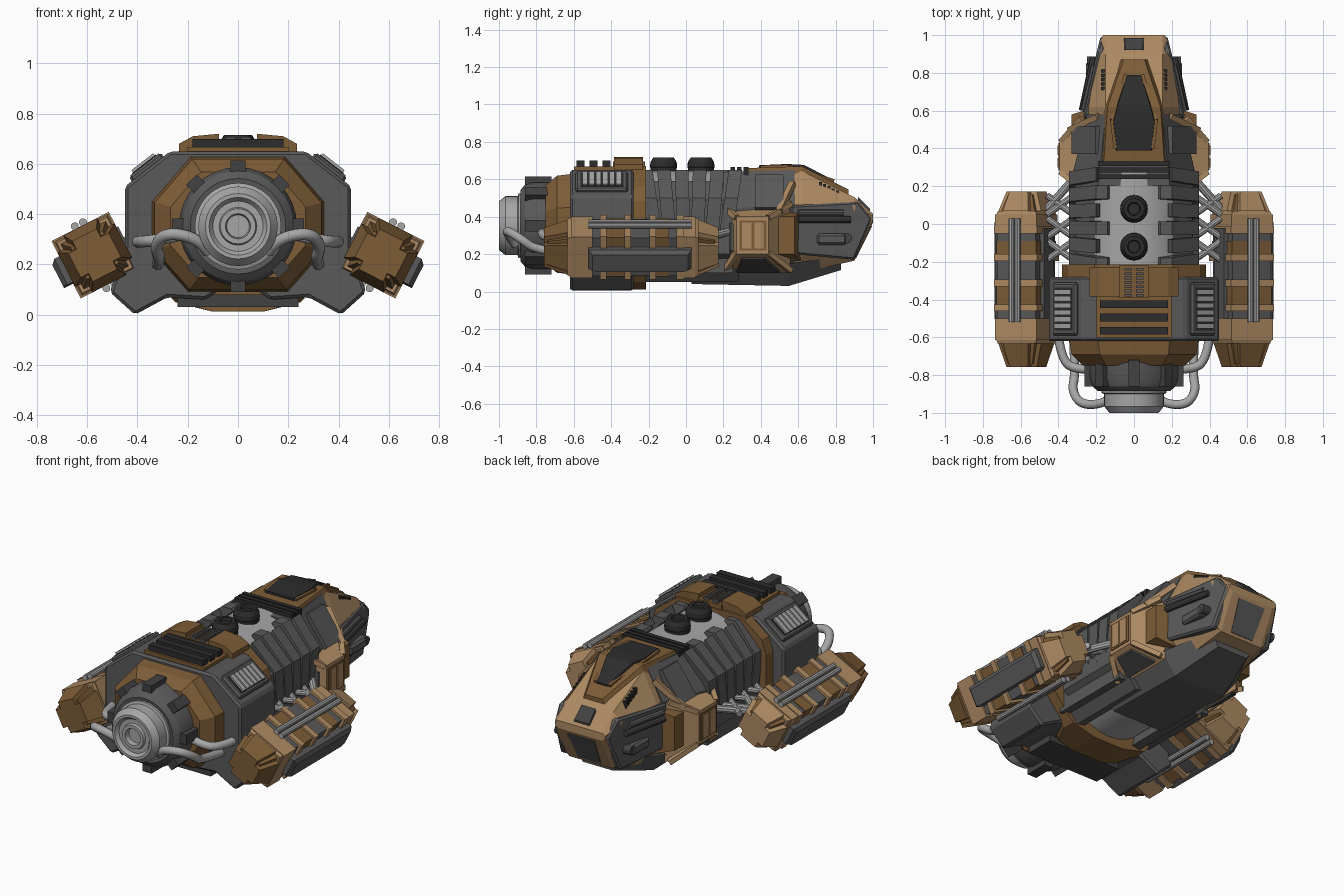
import bpy, bmesh, math
from mathutils import Matrix, Vector

if "Cube" in bpy.data.objects:
    bpy.data.objects.remove(bpy.data.objects["Cube"])

def mat(name, r, g, b):
    m = bpy.data.materials.new(name)
    m.diffuse_color = (r, g, b, 1)
    m.use_nodes = True
    m.node_tree.nodes["Principled BSDF"].inputs["Base Color"].default_value = m.diffuse_color
    return m

GRAY = mat("hull gray", .1, .1, .1)
DARK = mat("dark gray", .055, .055, .055)
BLACK = mat("black", .025, .025, .025)
LIGHT = mat("light metal", .38, .38, .38)
BROWN = mat("brown", .205, .108, .038)
TAN = mat("tan", .42, .255, .125)
I = Matrix.Identity(4)

def finish(name, bm, m, mirror=False, M=I, smooth=False, bevel=0):
    bm.transform(M)
    bmesh.ops.recalc_face_normals(bm, faces=bm.faces)
    me = bpy.data.meshes.new(name)
    bm.to_mesh(me)
    bm.free()
    me.materials.append(m)
    if smooth:
        me.shade_smooth()
        me.set_sharp_from_angle(angle=math.radians(25))
    ob = bpy.data.objects.new(name, me)
    bpy.context.collection.objects.link(ob)
    if bevel:
        b = ob.modifiers.new("bevel", 'BEVEL')
        b.width, b.segments = bevel, 1
    if mirror:
        ob.modifiers.new("mirror", 'MIRROR')
    return ob

def loft(name, rings, m, **kw):
    bm = bmesh.new()
    vs = [[bm.verts.new(p) for p in r] for r in rings]
    n = len(rings[0])
    for a, b in zip(vs, vs[1:]):
        for i in range(n):
            bm.faces.new((a[i], a[(i + 1) % n], b[(i + 1) % n], b[i]))
    bm.faces.new(vs[0])
    bm.faces.new(vs[-1])
    return finish(name, bm, m, **kw)

def sym(half, y):
    return [(x, y, z) for x, z in half] + [(-x, y, z) for x, z in reversed(half)]

def hull(name, sections, m, **kw):
    return loft(name, [sym(h, y) for y, h in sections], m, **kw)

def prism(name, prof, y0, y1, m, **kw):
    return loft(name, [[(x, y, z) for x, z in prof] for y in (y0, y1)], m, **kw)

def box(name, x, y, z, m, **kw):
    return prism(name, [(x[0], z[0]), (x[1], z[0]), (x[1], z[1]), (x[0], z[1])], y[0], y[1], m, **kw)

def frustum(name, y0, a0, y1, a1, m, **kw):
    q = lambda y, a: [(-a[0], y, -a[1]), (a[0], y, -a[1]), (a[0], y, a[1]), (-a[0], y, a[1])]
    return loft(name, [q(y0, a0), q(y1, a1)], m, **kw)

def lathe(name, prof, m, C=Matrix.Translation((0, 0, .352)), n=32, **kw):
    rings = [[(r * math.cos(t * math.tau / n), y, r * math.sin(t * math.tau / n)) for t in range(n)]
             for r, y in prof]
    return loft(name, rings, m, M=C, smooth=True, **kw)

def beam(name, p, q, w, m, n=4, **kw):
    p, q = Vector(p), Vector(q)
    R = (q - p).to_track_quat('Z', 'Y').to_matrix().to_4x4()
    bm = bmesh.new()
    bmesh.ops.create_cone(bm, cap_ends=True, segments=n, radius1=w, radius2=w, depth=(q - p).length)
    bm.transform(Matrix.Rotation(math.pi / 4, 4, 'Z'))
    return finish(name, bm, m, M=kw.pop("M", I) @ Matrix.Translation((p + q) / 2) @ R, smooth=n > 6, **kw)

def tube(name, pts, r, m):
    cu = bpy.data.curves.new(name, 'CURVE')
    cu.dimensions, cu.bevel_depth, cu.bevel_resolution, cu.use_fill_caps = '3D', r, 3, True
    sp = cu.splines.new('NURBS')
    sp.points.add(len(pts) - 1)
    for p, c in zip(sp.points, pts):
        p.co = (*c, 1)
    sp.order_u, sp.use_endpoint_u, sp.resolution_u = 3, True, 6
    tmp = bpy.data.objects.new(name, cu)
    bpy.context.collection.objects.link(tmp)
    me = bpy.data.meshes.new_from_object(tmp.evaluated_get(bpy.context.evaluated_depsgraph_get()))
    bpy.data.objects.remove(tmp)
    bm = bmesh.new()
    bm.from_mesh(me)
    for f in bm.faces:
        f.material_index = 0
    ob = finish(name, bm, m, mirror=True)
    ob.data.shade_smooth()

# Rear hull block with flared skirt
back = [(.27, .65), (.45, .51), (.45, .27), (.51, .09), (.41, 0), (.28, .07), (.13, .06), (.07, .1)]
hull("rear_hull", [(-.62, back), (-.28, back)], GRAY, bevel=.012)
ring = [(.21, .67), (.35, .565), (.38, .48), (.38, .2), (.25, .05), (.1, .012)]
hull("brown_ring", [(-.4, [(.2, .3), (.25, .28), (.25, .2), (.23, .1), (.2, .04), (.1, .012)]),
                    (-.29, ring), (-.215, ring)], BROWN)
box("belly_bar", (-.24, .24), (-.6, -.42), (.03, .08), DARK)
# Engine shroud, collar and nozzle
oct8 = [(.19, .63), (.345, .45), (.345, .255), (.2, .09)]
sc = lambda k: [(x * k, .352 + (z - .352) * k) for x, z in oct8]
hull("engine_shroud", [(-.6, sc(1)), (-.69, sc(.96)), (-.75, sc(.78))], BROWN)
lathe("engine_collar", [(.2, -.68), (.235, -.7), (.235, -.82), (.22, -.86), (.19, -.885), (.16, -.88)], GRAY)
lathe("nozzle", [(.17, -.8), (.172, -.895), (.158, -.9), (.158, -.965), (.13, -1), (.115, -1), (.1, -.98),
                 (.075, -.98), (.07, -.995), (.05, -.995), (.045, -.965), (.01, -.965)], LIGHT)
for i in range(8):
    box("collar_lug", (-.03, .03), (-.86, -.72), (.2, .262), DARK,
        M=Matrix.Translation((0, 0, .352)) @ Matrix.Rotation(i * math.pi / 4, 4, 'Y'))
# Exhaust pipes
tube("upper_pipe", [(.12, -.91, .25), (.15, -.95, .3), (.28, -.96, .33), (.33, -.88, .28), (.31, -.8, .22), (.32, -.6, .2)], .024, LIGHT)
tube("side_pipe", [(.22, -.77, .32), (.3, -.77, .3), (.38, -.73, .29), (.4, -.6, .29)], .024, LIGHT)
# Rear deck: brown plates, grille, vents
box("deck_plate", (-.2, .2), (-.6, -.38), (.63, .668), BROWN)
for y in (-.565, -.495, -.425):
    box("grille_slat", (-.18, .18), (y - .021, y + .021), (.66, .7), BLACK)
prism("deck_block", [(.075, .66), (.075, .72), (.18, .71), (.235, .68), (.235, .64)], -.385, -.23, BROWN, mirror=True)
box("deck_center", (-.08, .08), (-.39, -.22), (.62, .695), BROWN)
for j in range(7):
    box("deck_vent", (.01, .05), (-.385 + j * .023, -.371 + j * .023), (.69, .708), GRAY, mirror=True)
V = Matrix.Translation((.36, -.45, .582)) @ Matrix.Rotation(math.atan2(.14, .18), 4, 'Y')
box("vent_frame", (-.08, .08), (-.14, .14), (-.02, .02), GRAY, M=V, mirror=True, bevel=.01)
box("vent_recess", (-.06, .06), (-.115, .115), (0, .023), BLACK, M=V, mirror=True)
for j in range(6):
    y = -.09 + j * .036
    box("vent_fin", (-.055, .055), (y - .014, y + .014), (0, .034), LIGHT, M=V, mirror=True)
# Middle barrel, ribs, round caps
lathe("barrel", [(.298, -.3), (.298, .3)], LIGHT)
rib = [(.13, .635), (.14, .65), (.2, .65), (.345, .5), (.345, .2), (.28, .15), (.28, .45), (.17, .6)]
for i in range(6):
    y, lean = -.17 + i * .078, (i - 2.5) * .02
    d = .05 if i % 2 else 0
    pts = [(x + (d if x < .19 else 0), z - (d * .4 if x < .19 else 0)) for x, z in rib]
    loft("side_rib", [[(x, y + s * .036 + lean * (z - .35) * 3, z) for x, z in pts] for s in (-1, 1)],
         GRAY, mirror=True)
prism("rib_backing", [(.21, .59), (.31, .49), (.315, .1), (.27, .1)], -.25, .25, GRAY, mirror=True)
prism("lower_rail", [(.3, .28), (.3, .14), (.22, .05), (.17, .06), (.2, .2)], -.25, .28, GRAY, mirror=True)
for y in (.08, -.12):
    C = Matrix.Translation((0, y, .63)) @ Matrix.Rotation(math.pi / 2, 4, 'X')
    lathe("round_cap", [(.07, 0), (.07, .03), (.073, .035), (.07, .062), (.055, .086), (.035, .086), (.03, .07)], BLACK, C=C, n=24)
# Front hull and nose
hull("front_hull", [(.2, [(.19, .64), (.34, .44), (.33, .2), (.2, .08)]),
                    (.58, [(.15, .65), (.25, .47), (.26, .2), (.18, .08)])], GRAY)
hull("nose", [(.5, [(.15, .645), (.24, .47), (.24, .2), (.17, .1)]),
              (.62, [(.15, .645), (.24, .47), (.24, .2), (.17, .1)]),
              (.9, [(.15, .505), (.2, .46), (.19, .2), (.14, .165)]),
              (1, [(.15, .415), (.165, .4), (.165, .385), (.14, .37)])], TAN)
loft("nose_panel", [[(x, y + d, z) for x, y, z in ((-.09, .985, .35), (.09, .985, .35), (.075, .9, .18), (-.075, .9, .18))]
                    for d in (-.03, .01)], GRAY)
hull("nose_top_plate", [(.92, [(.045, .505), (.06, .44)]), (.985, [(.05, .44), (.06, .38)])], DARK)
# Nose side plates with rods and gun
plate = [(.56, .46), (.92, .48), (.995, .39), (.9, .17), (.58, .2)]
loft("nose_side_plate", [[(x - max(y - .62, 0) * k, y, z) for y, z in plate] for x, k in ((.2, .15), (.27, .25))],
     GRAY, mirror=True, bevel=.01)
beam("nose_rod", (.275, .6, .385), (.215, .88, .385), .018, DARK, n=10, mirror=True)
beam("nose_rod_upper", (.265, .6, .42), (.21, .84, .42), .018, GRAY, n=10, mirror=True)
box("gun_block", (.2, .255), (.7, .86), (.25, .31), GRAY, mirror=True, bevel=.012)
beam("gun_barrel", (.2, .86, .285), (.25, .86, .285), .028, DARK, n=12, mirror=True)
for j in range(5):
    box("nose_vent", (.125, .175), (.71 + j * .023, .726 + j * .023), (.5, .585 - j * .011), BLACK, mirror=True)
# Canopy with frame, louvers
hull("canopy_frame", [(.33, [(.16, .66), (.2, .58)]), (.62, [(.14, .67), (.18, .57)]),
                      (.87, [(.055, .545), (.1, .47)])], BROWN)
hull("canopy_glass", [(.39, [(.09, .675), (.105, .64)]), (.54, [(.108, .682), (.12, .64)]),
                      (.63, [(.085, .677), (.1, .63)]), (.79, [(.035, .595), (.045, .55)])], BLACK)
for a, b in (((.1, .4, .666), (.118, .55, .67)), ((.118, .55, .67), (.045, .79, .592))):
    beam("canopy_edge", a, b, .012, BROWN, mirror=True)
for y in (.25, .285, .32):
    box("louver", (-.19, .19), (y - .013, y + .013), (.62, .665), BLACK)
# Keel slab
hull("keel", [(.03, [(.25, .14), (.17, .04)]), (.55, [(.26, .15), (.17, .03)]),
              (.83, [(.15, .19), (.1, .115)])], GRAY)
# Cheek pods: tan frustum with dark window, slotted face, brown block
quad = lambda x, y0, y1, z0, z1: [(x, y0, z0), (x, y1, z0), (x, y1, z1), (x, y0, z1)]
loft("cheek_core", [quad(.25, .2, .56, .1, .46), quad(.395, .27, .44, .2, .4)], TAN, mirror=True)
loft("cheek_window", [[(.27, .27, .108 - d), (.27, .5, .108 - d), (.37, .42, .178 - d), (.37, .3, .178 - d)]
                      for d in (-.01, .008)], DARK, mirror=True)
loft("cheek_rear_window", [[(.27, .203 - d, .17), (.27, .203 - d, .4), (.36, .248 - d, .36), (.36, .248 - d, .22)]
                           for d in (-.01, .008)], GRAY, mirror=True)
for y0, z0, y1, z1 in ((.19, .47, .27, .395), (.56, .47, .44, .395), (.2, .1, .27, .205), (.56, .11, .44, .205)):
    beam("cheek_arm", (.28, y0, z0), (.385, y1, z1), .02, TAN, mirror=True)
loft("cheek_block", [quad(.2, .42, .62, .16, .44), quad(.33, .43, .58, .2, .4)], BROWN, mirror=True)
box("cheek_slot_plate", (.385, .4), (.285, .43), (.22, .38), BROWN, mirror=True)
for y in (.325, .39):
    box("cheek_bar", (.385, .404), (y - .025, y + .025), (.23, .37), TAN, mirror=True)
prism("cheek_shoulder", [(.17, .61), (.205, .625), (.33, .45), (.3, .43)], .37, .52, GRAY, mirror=True)
beam("shoulder_trim", (.19, .57, .58), (.34, .5, .43), .022, TAN, mirror=True)
# Outer engine pods, in a tilted frame
P = Matrix.Translation((.57, 0, .237)) @ Matrix.Rotation(math.radians(27), 4, 'Y')
K = dict(M=P, mirror=True)
frustum("pod_core", -.6, (.113, .113), .05, (.113, .113), GRAY, **K)
for y0, y1, a, m in ((-.615, -.5, .123, TAN), (-.01, .05, .123, TAN), (-.46, -.425, .128, TAN), (-.33, -.295, .128, TAN),
                     (-.195, -.16, .128, TAN), (-.05, -.01, .128, TAN), (-.425, -.33, .117, BROWN), (-.16, -.09, .117, BROWN)):
    frustum("pod_band", y0, (a, a), y1, (a, a), m, **K)
for y0, y1, m in ((.05, .155, TAN), (-.615, -.74, BROWN)):
    d = .018 if y1 > 0 else -.018
    frustum("pod_cap", y0, (.105, .105), y1, (.072, .072), BROWN, **K)
    for w, h in ((1, .6), (.6, 1)):
        frustum("pod_cap_plate", y0 + d, (.127 * w, .127 * h), y1 + d, (.09 * w, .09 * h), m, **K)
    frustum("pod_cap_collar", y0, (.118, .118), y0 + d, (.112, .112), TAN, **K)
loft("pod_slab", [[(x, y, z) for y, z in ((-.52 + e, -.055), (-.5 + e, -.062), (.01 - e, -.062), (.03 - e, -.05), (.03 - e, .06 - e), (-.52 + e, .06 - e))]
                  for x, e in ((.11, 0), (.15, 0), (.168, .02))], GRAY, **K)
for z in (.138, -.138):
    for x in (-.018, .018):
        beam("pod_rod", (x, -.52, z), (x, .03, z), .016, LIGHT, n=10, **K)
box("pod_inner_plate", (-.135, -.1), (-.5, -.02), (-.06, .06), GRAY, **K)
# Struts joining pods to the body
for y in (.1, -.02, -.14):
    for a, b in ((.1, 0), (0, .1)):
        beam("pod_strut", (.32, y + a - .05, .31), (.46, y + b - .05, .29), .018, LIGHT, n=10, mirror=True)
beam("front_strut", (.3, .26, .33), (.46, .08, .28), .022, LIGHT, n=10, mirror=True)
box("pod_mount", (.38, .5), (-.5, -.32), (.15, .28), DARK, mirror=True)
